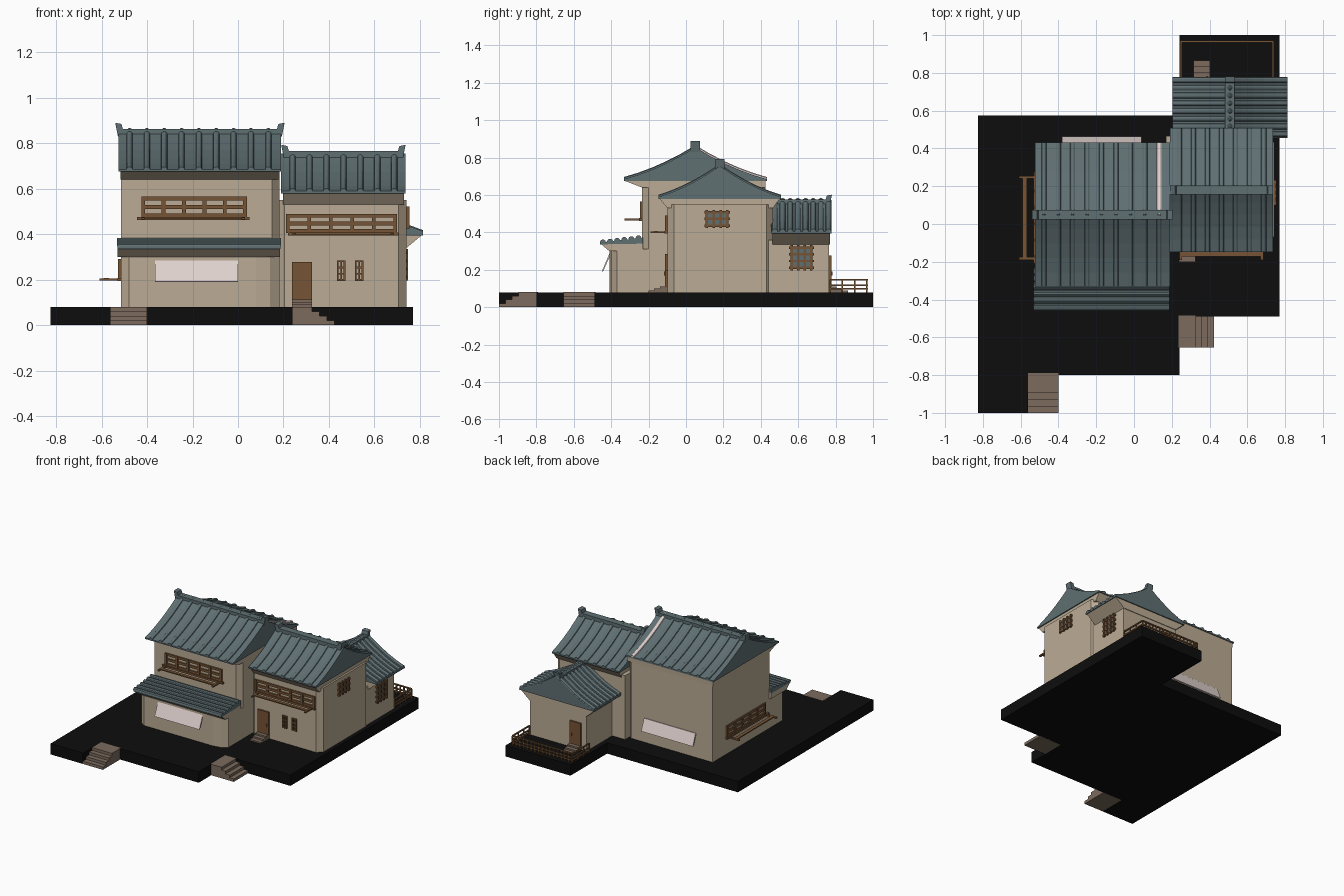
import bpy, bmesh, math

if "Cube" in bpy.data.objects:
    bpy.data.objects.remove(bpy.data.objects["Cube"])


def material(name, r, g, b):
    m = bpy.data.materials.new(name)
    m.diffuse_color = (r, g, b, 1)
    m.use_nodes = True
    m.node_tree.nodes["Principled BSDF"].inputs["Base Color"].default_value = m.diffuse_color
    return m


SLATE = material("slate_tile", 0.115, 0.160, 0.170)
WALL = material("plaster", 0.50, 0.41, 0.30)
WOOD = material("brown_wood", 0.18, 0.088, 0.036)
STONE = material("step_stone", 0.20, 0.145, 0.11)
PALE = material("pale_board", 0.74, 0.64, 0.62)
BLACK = material("black_base", 0.004, 0.004, 0.004)

# maps from (along, across, z) to world, for ridges running along x or y
ALONG_X = lambda u, v, z: (u, v, z)
ALONG_Y = lambda u, v, z: (v, u, z)


def wall_map(side, plane):
    """(along wall, outward distance, z) to world for a given wall."""
    return {"front": lambda u, d, z: (u, plane - d, z),
            "back": lambda u, d, z: (u, plane + d, z),
            "right": lambda u, d, z: (plane + d, u, z),
            "left": lambda u, d, z: (plane - d, u, z)}[side]


def loft(bm, rings):
    """Skin closed rings of points and cap both ends."""
    vs = [[bm.verts.new(p) for p in r] for r in rings]
    n = len(vs[0])
    for a, b in zip(vs, vs[1:]):
        for i in range(n):
            bm.faces.new((a[i], a[(i + 1) % n], b[(i + 1) % n], b[i]))
    bm.faces.new(vs[0])
    bm.faces.new(vs[-1])


def box(bm, u0, u1, v0, v1, z0, z1, f=ALONG_X):
    q = ((u0, v0), (u1, v0), (u1, v1), (u0, v1))
    loft(bm, [[f(u, v, z) for u, v in q] for z in (z0, z1)])


def finish(bm, name, mat):
    bmesh.ops.recalc_face_normals(bm, faces=bm.faces)
    me = bpy.data.meshes.new(name)
    bm.to_mesh(me)
    bm.free()
    me.materials.append(mat)
    ob = bpy.data.objects.new(name, me)
    bpy.context.collection.objects.link(ob)
    return ob


def boxes(name, mat, items, f=ALONG_X):
    bm = bmesh.new()
    for it in items:
        box(bm, *it, f=f)
    return finish(bm, name, mat)


def plan(name, mat, pts, z0, z1):
    """Extrude a floor plan upward."""
    bm = bmesh.new()
    loft(bm, [[(x, y, z) for x, y in pts] for z in (z0, z1)])
    return finish(bm, name, mat)


def section(name, mat, pts, u0, u1, f):
    """Extrude an (across, z) section along the ridge direction."""
    bm = bmesh.new()
    loft(bm, [[f(u, v, z) for v, z in pts] for u in (u0, u1)])
    return finish(bm, name, mat)


def rib(bm, u, path, r, f):
    """Half-round tile row following a roof slope."""
    arc = [(r * math.cos(math.pi * i / 5), r * math.sin(math.pi * i / 5)) for i in range(6)]
    loft(bm, [[f(u + a, v, z + h - 0.002) for a, h in arc] for v, z in path])


def roof(name, f, u0, u1, mid, half, z0, z1, wall_lo, wall_hi, drop, ribs, r, skip=None):
    slope = lambda t: z0 + (z1 - z0) * (0.6 * t + 0.4 * t * t)
    side = [(half * (1 - i / 5), slope(i / 5)) for i in range(6)]
    left = [(mid - d, z) for d, z in side]
    right = [(mid + d, z) for d, z in side]
    section(name + "_roof", SLATE,
            left + right[-2::-1] + [(mid + half, z0 - 0.01), (mid - half, z0 - 0.01)], u0, u1, f)
    # plaster flare below the eaves
    section(name + "_eave_soffit", WALL,
            [(mid - half + 0.006, z0 - 0.01), (mid + half - 0.006, z0 - 0.01),
             (wall_hi, z0 - drop), (wall_lo, z0 - drop)], u0 + 0.008, u1 - 0.008, f)
    bm, pale = bmesh.new(), bmesh.new()
    for i, u in enumerate(ribs):
        rib(bm, u, left, r, f)
        rib(pale if i == skip else bm, u, right, r, f)
    finish(bm, name + "_tile_rows", SLATE)
    if skip is not None:
        finish(pale, name + "_pale_row", PALE)
    else:
        pale.free()


def ridge(name, f, u0, u1, mid, z, both=True):
    """Ridge beam with outward-leaning end pieces."""
    bm = bmesh.new()
    box(bm, u0, u1, mid - 0.025, mid + 0.025, z - 0.03, z + 0.008, f)
    for u, s in ((u0, -1), (u1, 1))[0 if both else 1:]:
        horn = [(u - s * 0.02, z - 0.025), (u + s * 0.003, z - 0.025), (u + s * 0.015, z + 0.035),
                (u - s * 0.012, z + 0.03), (u - s * 0.02, z + 0.005)]
        loft(bm, [[f(a, mid + v, h) for a, h in horn] for v in (-0.025, 0.025)])
    finish(bm, name + "_ridge", SLATE)


def window(name, side, plane, u0, u1, z0, z1, cols, rows, bar=0.012, over=0.0, pane=False):
    f = wall_map(side, plane)
    b = bar / 2
    items = []
    for i in range(cols + 1):
        u = u0 + b + (u1 - u0 - bar) * i / cols
        items.append((u - b, u + b, -0.005, 0.012, z0 - over, z1 + over))
    for j in range(rows + 1):
        z = z0 + b + (z1 - z0 - bar) * j / rows
        items.append((u0 - over, u1 + over, -0.005, 0.009, z - b, z + b))
    boxes(name + "_lattice", WOOD, items, f)
    if pane:
        boxes(name + "_pane", SLATE, [(u0, u1, -0.004, 0.004, z0, z1)], f)


def shelf(name, side, plane, u0, u1, z, depth):
    """Sill, two brackets and an outer rail below a window."""
    boxes(name, WOOD, [(u0 - 0.02, u1 + 0.02, -0.005, 0.016, z - 0.008, z + 0.006),
                       (u0, u0 + 0.014, 0, depth, z - 0.006, z + 0.004),
                       (u1 - 0.014, u1, 0, depth, z - 0.006, z + 0.004),
                       (u0, u1, depth * 0.55, depth * 0.8, z - 0.003, z + 0.005)],
          wall_map(side, plane))


# base slab and entrance steps
plan("base_slab", BLACK, [(-0.825, -1.0), (-0.56, -1.0), (-0.56, -0.8), (0.24, -0.8),
                          (0.24, -0.49), (0.77, -0.49), (0.77, 1.0), (0.24, 1.0),
                          (0.24, 0.575), (-0.825, 0.575)], 0, 0.08)
boxes("front_steps", STONE, [(-0.56, -0.40, -0.895 - 0.035 * i, -0.79, 0, 0.081 - 0.02 * i)
                             for i in range(4)])
boxes("side_steps", STONE, [(0.235, 0.325 + 0.033 * i, -0.655, -0.485, 0, 0.081 - 0.02 * i)
                            for i in range(4)])

# main house
plan("main_walls", WALL, [(-0.515, 0.425), (-0.515, -0.235), (0.15, -0.235), (0.182, -0.20),
                          (0.182, 0.39), (0.15, 0.425)], 0.08, 0.66)
plan("main_lower_walls", WALL, [(-0.515, -0.2), (-0.515, -0.385), (-0.48, -0.41), (0.08, -0.41),
                                (0.14, -0.40), (0.182, -0.37), (0.182, -0.2)], 0.08, 0.31)
roof("main", ALONG_X, -0.525, 0.19, 0.05, 0.382, 0.685, 0.855, -0.235, 0.425, 0.045,
     [-0.477 + 0.0763 * i for i in range(9)], 0.014, skip=8)
ridge("main", ALONG_X, -0.525, 0.19, 0.05, 0.855)

# low porch roof with rows lying along x
section("porch_soffit", WALL, [(-0.455, 0.338), (-0.41, 0.30), (-0.23, 0.30), (-0.23, 0.345)],
        -0.53, 0.185, ALONG_X)
section("porch_roof", SLATE, [(-0.46, 0.336), (-0.46, 0.346), (-0.23, 0.372), (-0.23, 0.34)],
        -0.53, 0.187, ALONG_X)
bm = bmesh.new()
for i in range(6):
    rib(bm, -0.444 + 0.038 * i, [(-0.532, 0.348 + 0.0045 * i), (0.188, 0.348 + 0.0045 * i)],
        0.016, ALONG_Y)
finish(bm, "porch_tile_rows", SLATE)

# right wing
plan("wing_walls", WALL, [(0.17, 0.465), (0.17, -0.07), (0.205, -0.10), (0.705, -0.10),
                          (0.742, -0.065), (0.742, 0.43), (0.705, 0.465)], 0.08, 0.55)
roof("wing", ALONG_X, 0.19, 0.737, 0.18, 0.327, 0.59, 0.755, -0.10, 0.465, 0.06,
     [0.24 + 0.0745 * i for i in range(7)], 0.014)
ridge("wing", ALONG_X, 0.205, 0.722, 0.18, 0.758)

# rear annex
plan("annex_walls", WALL, [(0.275, 0.44), (0.735, 0.44), (0.735, 0.765), (0.275, 0.765)], 0.08, 0.36)
roof("annex", ALONG_Y, 0.455, 0.778, 0.508, 0.305, 0.405, 0.57, 0.275, 0.735, 0.07,
     [0.475 + 0.041 * i for i in range(8)], 0.016)
ridge("annex", ALONG_Y, 0.47, 0.765, 0.508, 0.567, both=False)

# windows and their shelves
window("main_front_window", "front", -0.235, -0.425, 0.04, 0.475, 0.565, 5, 2, 0.017)
shelf("main_front_shelf", "front", -0.235, -0.425, 0.03, 0.47, 0.095)
window("wing_front_window", "front", -0.10, 0.21, 0.70, 0.405, 0.49, 5, 2, 0.017)
shelf("wing_front_shelf", "front", -0.10, 0.24, 0.685, 0.402, 0.09)
window("main_left_window", "left", -0.515, -0.18, 0.27, 0.205, 0.29, 5, 2, 0.017)
shelf("main_left_shelf", "left", -0.515, -0.19, 0.255, 0.202, 0.095)
for i, x in enumerate((0.435, 0.514)):
    window("small_window_%d" % (i + 1), "front", -0.10, x, x + 0.038, 0.195, 0.285, 2, 3, 0.008)
window("wing_side_window", "right", 0.742, 0.105, 0.228, 0.43, 0.515, 3, 2, 0.013, 0.006, True)
window("annex_side_window", "right", 0.735, 0.56, 0.675, 0.205, 0.325, 3, 3, 0.013, 0.009, True)

# doors and door steps
for name, side, plane, u in (("wing", "front", -0.10, 0.237), ("annex", "back", 0.765, 0.315)):
    f = wall_map(side, plane)
    boxes(name + "_door", WOOD, [(u, u + 0.088, -0.005, 0.012, 0.105, 0.277),
                                 (u + 0.07, u + 0.078, 0, 0.018, 0.17, 0.19)], f)
    boxes(name + "_door_steps", STONE, [(u, u + 0.088, -0.01, 0.1 - 0.03 * i, 0.075, 0.09 + 0.011 * i)
                                        for i in range(3)], f)

# pale sign boards, leaning out at the bottom
section("front_board", PALE, [(-0.41, 0.285), (-0.45, 0.192), (-0.444, 0.19), (-0.402, 0.283)],
        -0.365, 0.0, ALONG_X)
section("back_board", PALE, [(0.432, 0.26), (0.464, 0.175), (0.456, 0.172), (0.422, 0.258)],
        -0.38, 0.04, ALONG_X)

# rear terrace railing
X0, X1, Y0, Y1 = 0.248, 0.735, 0.77, 0.967
rails = []
for z in (0.098, 0.118, 0.148):
    rails += [(X0, X1, Y1 - 0.005, Y1 + 0.005, z - 0.004, z + 0.004)]
    rails += [(x - 0.005, x + 0.005, Y0, Y1, z - 0.004, z + 0.004) for x in (X0, X1)]
for i in range(17):
    x = X0 + (X1 - X0) * i / 16
    rails.append((x - 0.004, x + 0.004, Y1 - 0.004, Y1 + 0.004, 0.078, 0.148))
for i in range(4):
    y = Y0 + (Y1 - Y0) * i / 3
    rails += [(x - 0.004, x + 0.004, y - 0.004, y + 0.004, 0.078, 0.148) for x in (X0, X1)]
boxes("terrace_railing", WOOD, rails)
